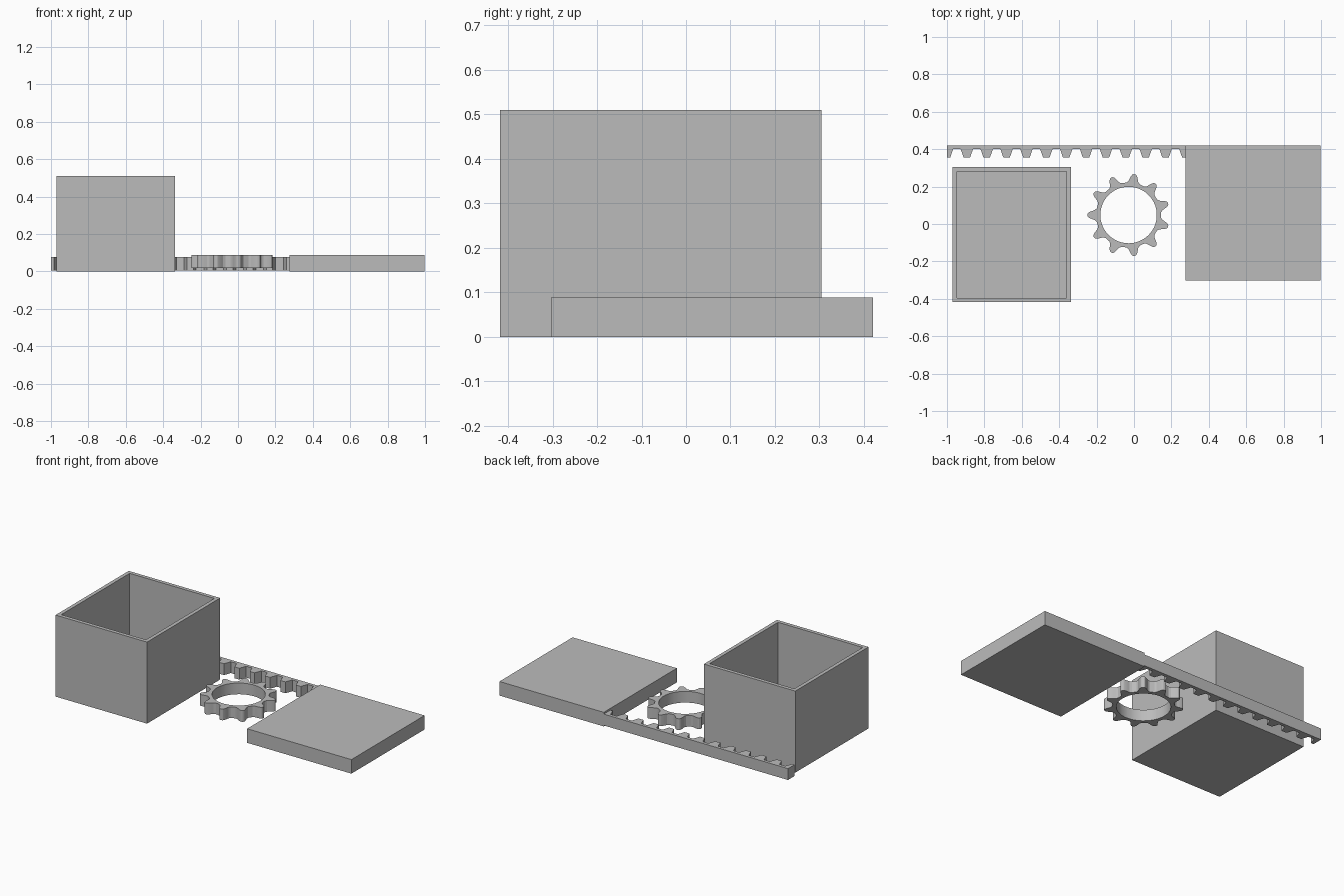
import bpy, bmesh
from math import pi, cos, sin

cube = bpy.data.objects.get("Cube")
if cube:
    bpy.data.objects.remove(cube, do_unlink=True)

grey = bpy.data.materials.new("plain_grey")
grey.use_nodes = True
colour = (0.5, 0.5, 0.5, 1)
grey.diffuse_color = colour
grey.node_tree.nodes["Principled BSDF"].inputs["Base Color"].default_value = colour


def finish(name, bm):
    bmesh.ops.recalc_face_normals(bm, faces=bm.faces[:])
    mesh = bpy.data.meshes.new(name)
    bm.to_mesh(mesh)
    bm.free()
    mesh.materials.append(grey)
    obj = bpy.data.objects.new(name, mesh)
    bpy.context.collection.objects.link(obj)
    return obj


def raise_faces(bm, faces, height):
    """Extrude flat faces upwards into a solid."""
    out = bmesh.ops.extrude_face_region(bm, geom=faces, use_keep_orig=True)
    verts = [g for g in out["geom"] if isinstance(g, bmesh.types.BMVert)]
    bmesh.ops.translate(bm, verts=verts, vec=(0, 0, height))


def prism(name, outline, z0, z1):
    bm = bmesh.new()
    face = bm.faces.new([bm.verts.new((x, y, z0)) for x, y in outline])
    raise_faces(bm, [face], z1 - z0)
    return finish(name, bm)


def block(name, x0, x1, y0, y1, z1):
    return prism(name, [(x0, y0), (x1, y0), (x1, y1), (x0, y1)], 0, z1)


# Open box: inset the top and push it down to the floor
box = block("open_box", -0.97, -0.337, -0.418, 0.305, 0.51)
bm = bmesh.new()
bm.from_mesh(box.data)
top = max(bm.faces, key=lambda f: f.calc_center_median().z)
bmesh.ops.inset_region(bm, faces=[top], thickness=0.033)
cavity = bmesh.ops.extrude_discrete_faces(bm, faces=[top])["faces"][0]
bmesh.ops.translate(bm, verts=cavity.verts[:], vec=(0, 0, -0.475))
bm.to_mesh(box.data)
bm.free()

# Sliding lid plate
block("lid_plate", 0.275, 0.997, -0.303, 0.42, 0.088)

# Toothed rack: half a tooth at each end, full teeth between
TEETH = 12
left, right, back, root, tip = -1.0, 0.275, 0.42, 0.4, 0.355
pitch = (right - left) / TEETH
outline = [(right, back), (left, back)]
for i in range(TEETH):
    x = left + i * pitch
    outline += [(x, tip)] if i == 0 else [(x - 0.017, tip)]
    outline += [(x + 0.017, tip), (x + 0.033, root), (x + pitch - 0.033, root)]
outline += [(right - 0.017, tip), (right, tip)]
prism("toothed_rack", outline, 0.006, 0.077)

# Pinion gear ring: rounded tooth profile repeated round the hub
COGS, HOLE = 11, 0.151
flank = [(0.174, 0.036), (0.182, 0.027), (0.195, 0.022),
         (0.208, 0.017), (0.217, 0.011), (0.22, 0.005)]
rim = []
for i in range(COGS):
    centre = pi + i * 2 * pi / COGS
    rim += [(r, centre - w / r) for r, w in flank]
    rim += [(r, centre + w / r) for r, w in reversed(flank)]
bm = bmesh.new()


def polar(r, a):
    return bm.verts.new((-0.029 + r * cos(a), 0.048 + r * sin(a), 0.018))


outer = [polar(r, a) for r, a in rim]
inner = [polar(HOLE, a) for r, a in rim]
ring = [bm.faces.new((outer[i - 1], outer[i], inner[i], inner[i - 1]))
        for i in range(len(rim))]
raise_faces(bm, ring, 0.07)
gear = finish("pinion_gear", bm)

# Smooth the round hole and tooth tips, keep the edges sharp
bpy.ops.object.select_all(action="DESELECT")
gear.select_set(True)
bpy.context.view_layer.objects.active = gear
bpy.ops.object.shade_smooth_by_angle(angle=pi / 9)
